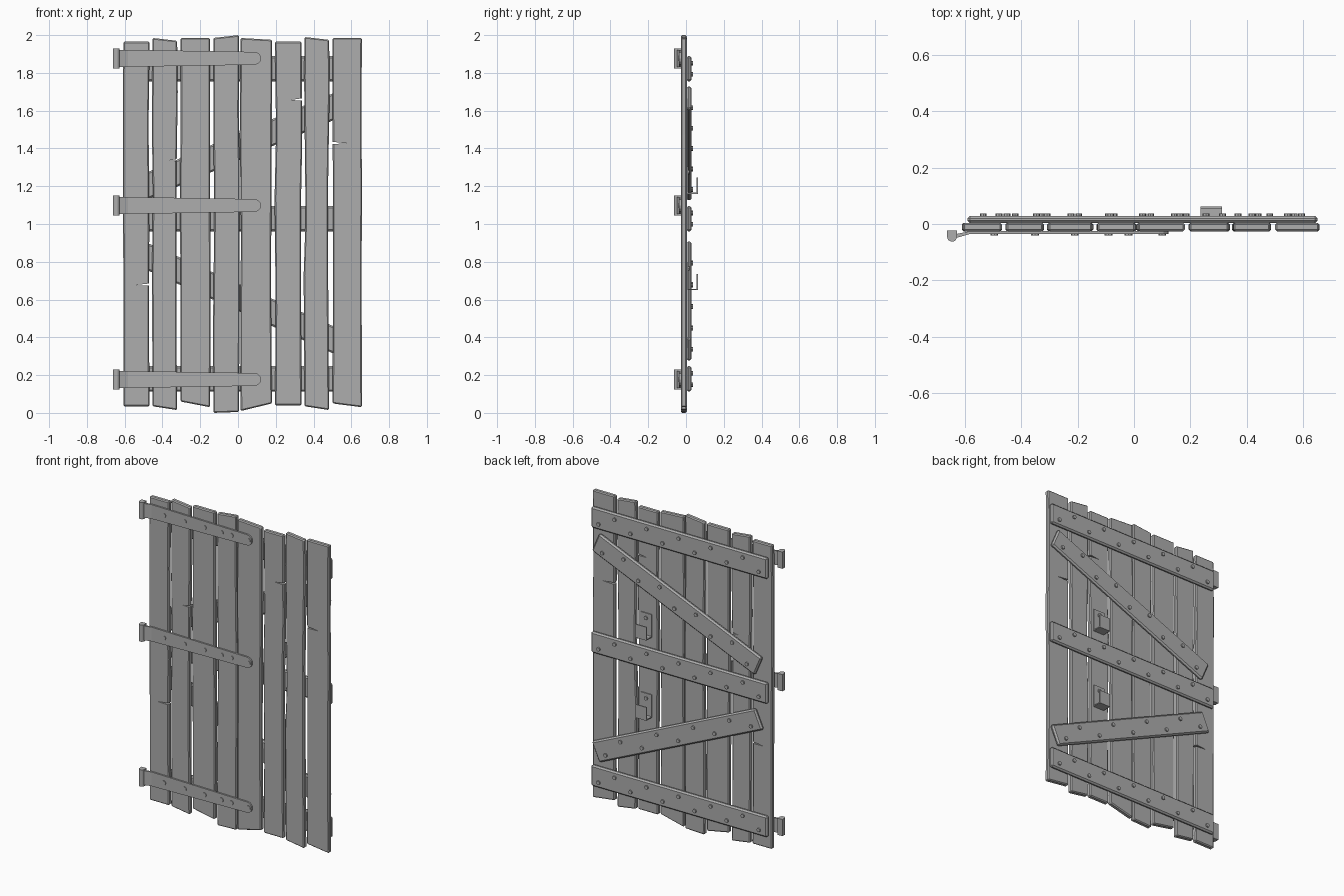
import bpy, bmesh, math, random
from mathutils import Matrix, Vector

random.seed(4)
if "Cube" in bpy.data.objects:
    bpy.data.objects.remove(bpy.data.objects["Cube"])

grey = bpy.data.materials.new("plain_grey")
grey.use_nodes = True
grey.diffuse_color = (0.42, 0.42, 0.42, 1)
grey.node_tree.nodes["Principled BSDF"].inputs["Base Color"].default_value = (0.42, 0.42, 0.42, 1)


def finish(name, bm):
    bmesh.ops.recalc_face_normals(bm, faces=bm.faces)
    mesh = bpy.data.meshes.new(name)
    bm.to_mesh(mesh)
    bm.free()
    mesh.materials.append(grey)
    ob = bpy.data.objects.new(name, mesh)
    bpy.context.collection.objects.link(ob)
    return ob


def prism(name, outline, lo, hi, bevel=0.0, axis="Y"):
    """Extrude a 2D outline along Y (outline in x, z) or Z (outline in x, y)."""
    bm = bmesh.new()
    place = (lambda a, b: (a, lo, b)) if axis == "Y" else (lambda a, b: (a, b, lo))
    face = bm.faces.new([bm.verts.new(place(a, b)) for a, b in outline])
    ext = bmesh.ops.extrude_face_region(bm, geom=[face])
    step = Vector((0, hi - lo, 0)) if axis == "Y" else Vector((0, 0, hi - lo))
    moved = [v for v in ext["geom"] if isinstance(v, bmesh.types.BMVert)]
    bmesh.ops.translate(bm, vec=step, verts=moved)
    if bevel:
        bmesh.ops.recalc_face_normals(bm, faces=bm.faces)
        rim = [e for e in bm.edges if e.calc_face_angle(0) > 0.5]
        bmesh.ops.bevel(bm, geom=rim, offset=bevel, segments=1, affect="EDGES")
    return finish(name, bm)


def nails(name, spots, y, radius=0.013, depth=0.01):
    bm = bmesh.new()
    turn = Matrix.Rotation(math.pi / 2, 4, "X")
    for x, z in spots:
        bmesh.ops.create_cone(bm, cap_ends=True, segments=8, radius1=radius, radius2=radius,
                              depth=depth, matrix=Matrix.Translation((x, y, z)) @ turn)
    return finish(name, bm)


FRONT, BACK, BEAM = -0.026, 0.004, 0.029

# Planks: left x, right x, top z at left/right, bottom z at left/right
planks = [
    (-0.606, -0.468, 1.965, 1.965, 0.035, 0.035),
    (-0.453, -0.322, 1.985, 1.97, 0.035, 0.015),
    (-0.304, -0.148, 1.985, 1.985, 0.06, 0.03),
    (-0.130, 0.005, 1.985, 2.0, 0.0, 0.005),
    (0.014, 0.180, 1.985, 1.975, 0.01, 0.05),
    (0.196, 0.336, 1.965, 1.965, 0.04, 0.04),
    (0.352, 0.482, 1.99, 1.975, 0.035, 0.015),
    (0.500, 0.656, 1.985, 1.985, 0.05, 0.03),
]
# Wedge-shaped splits: plank index, edge x, tip x, height
splits = [(0, -0.46, -0.55, 0.68), (1, -0.31, -0.37, 1.34),
          (5, 0.345, 0.27, 1.66), (7, 0.49, 0.59, 1.43)]


def wobble():
    return random.uniform(-0.006, 0.005)


plank_objects = []
for i, (x0, x1, tl, tr, bl, br) in enumerate(planks):
    rows = [0.3, 0.55, 0.8]
    outline = [(x0, bl), (x1, br)]
    outline += [(x1 + wobble(), br + (tr - br) * (t + random.uniform(-0.1, 0.1))) for t in rows]
    outline += [(x1, tr), (x0, tl)]
    outline += [(x0 - wobble(), bl + (tl - bl) * (t + random.uniform(-0.1, 0.1))) for t in rows[::-1]]
    plank_objects.append(prism(f"plank_{i + 1}", outline, FRONT, BACK, 0.006))

for i, edge, tip, z in splits:
    cutter = prism(f"split_cutter_{i + 1}", [(edge, z - 0.006), (tip, z - 0.004), (edge, z + 0.006)],
                   FRONT - 0.02, BACK + 0.02)
    cutter.hide_render = True
    cutter.hide_set(True)
    cut = plank_objects[i].modifiers.new("split", "BOOLEAN")
    cut.operation = "DIFFERENCE"
    cut.solver = "EXACT"
    cut.object = cutter


# Back beams: horizontal ledges and two diagonal braces, each with staggered nails
def beam(name, start, end, width, count):
    a, b = Vector(start), Vector(end)
    along = (b - a).normalized()
    side = Vector((-along.y, along.x)) * width / 2
    prism(name, [a - side, b - side, b + side, a + side], BACK - 0.001, BEAM, 0.009)
    spots = []
    for k in range(count):
        t = (k + 0.5) / count
        spots.append(a.lerp(b, t) + side * (0.45 if k % 2 else -0.45))
    nails(name + "_nails", spots, BEAM + 0.003, 0.012)


for label, z in (("lower", 0.18), ("middle", 1.028), ("upper", 1.822)):
    beam(label + "_ledge", (-0.59, z), (0.65, z), 0.134, 11)
beam("upper_brace", (-0.525, 1.183), (0.62, 1.67), 0.132, 9)
beam("lower_brace", (-0.53, 0.85), (0.62, 0.335), 0.132, 9)

# Strap hinges on the front, each with a barrel, a sloping neck and nails
strap_nails = (-0.495, -0.35, -0.21, -0.09, -0.02, 0.1)
for label, z in (("lower", 0.177), ("middle", 1.098), ("upper", 1.877)):
    tip = [(0.088 + 0.034 * math.cos(t), z + 0.034 * math.sin(t))
           for t in [math.radians(d) for d in range(-90, 91, 30)]]
    prism(label + "_strap", [(-0.585, z - 0.045)] + tip + [(-0.585, z + 0.045)],
          FRONT - 0.010, FRONT + 0.001)
    prism(label + "_hinge_neck", [(-0.632, -0.050), (-0.583, -0.036), (-0.583, -0.026), (-0.632, -0.036)],
          z - 0.045, z + 0.045, axis="Z")
    curl = [(-0.6445 + 0.0175 * math.cos(t), -0.045 + 0.0175 * math.sin(t))
            for t in [math.radians(d) for d in range(180, 361, 20)]]
    prism(label + "_hinge_barrel", curl + [(-0.627, -0.023), (-0.662, -0.023)],
          z - 0.053, z + 0.053, axis="Z")
    nails(label + "_strap_nails", [(x, z) for x in strap_nails], FRONT - 0.011, 0.014, 0.006)


# Bar brackets on the back: wall plate, shelf and lip
def box(name, x0, x1, z0, z1, y0, y1):
    return prism(name, [(x0, z0), (x1, z0), (x1, z1), (x0, z1)], y0, y1)


for label, z in (("lower", 0.65), ("upper", 1.16)):
    left, right = 0.235, 0.312
    box(label + "_bracket_plate", left, right, z, z + 0.145, BACK - 0.002, BACK + 0.006)
    box(label + "_bracket_shelf", left, right, z, z + 0.007, BACK, 0.0625)
    box(label + "_bracket_lip", left, right, z, z + 0.085, 0.0555, 0.0625)
    nails(label + "_bracket_nail", [(0.273, z + 0.115)], BACK + 0.009, 0.012)
